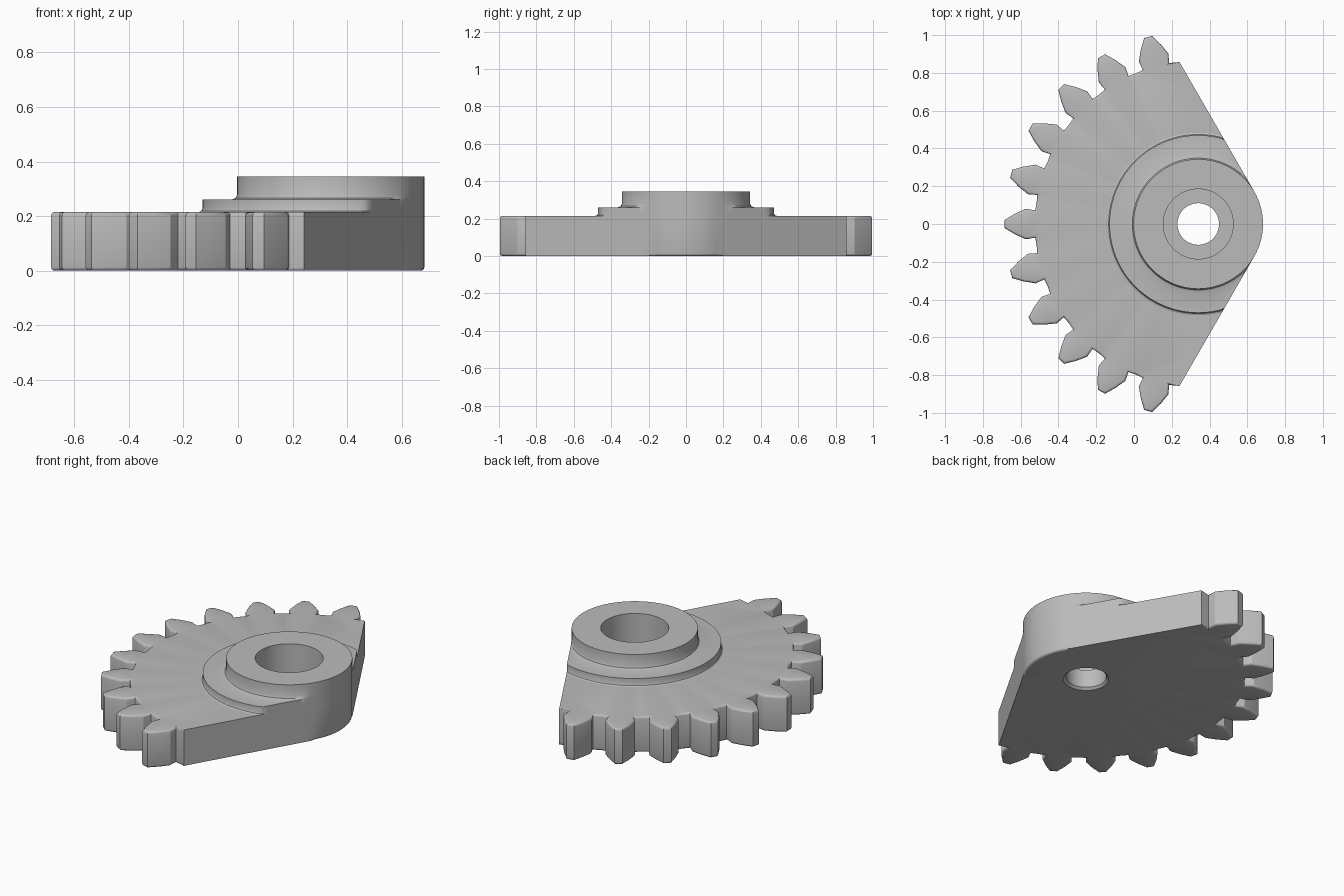
import bpy, bmesh, math
from math import radians, cos, sin
from mathutils import Vector

cube = bpy.data.objects.get("Cube")
if cube:
    bpy.data.objects.remove(cube, do_unlink=True)

HUB_X = 0.34        # hub axis
HUB_R = 0.343       # hub radius, also distance of the two straight sides
ROOT_R = 0.863
PLATE_H = 0.215
ROUND = 0.013       # edge rounding
STEP = 2.5          # degrees per segment

grey = bpy.data.materials.new("light_grey")
grey.use_nodes = True
colour = (0.5, 0.5, 0.5, 1)
grey.diffuse_color = colour
grey.node_tree.nodes["Principled BSDF"].inputs["Base Color"].default_value = colour


def polar(r, deg):
    return Vector((r * cos(radians(deg)), r * sin(radians(deg))))


def side_limit(deg):
    """Distance from hub axis to the arc or straight side in this direction."""
    a = abs((deg + 180) % 360 - 180)
    if a <= 30:
        return HUB_R
    return HUB_R / cos(radians(a - 30)) if a < 100 else 9


def circle(r):
    return [polar(r, i * STEP) for i in range(int(360 / STEP))]


def add_ring(bm, points, z):
    return [bm.verts.new((p.x + HUB_X, p.y, z)) for p in points]


def loft(bm, rings):
    for low, high in zip(rings, rings[1:]):
        for i in range(len(low)):
            j = (i + 1) % len(low)
            bm.faces.new((low[i], low[j], high[j], high[i]))


def cap(bm, outer, inner, up):
    """Flat face between an outline and a round hole."""
    edges = []
    for ring in (outer, inner):
        for i, v in enumerate(ring):
            w = ring[(i + 1) % len(ring)]
            edges.append(bm.edges.get((v, w)) or bm.edges.new((v, w)))
    made = bmesh.ops.triangle_fill(bm, edges=edges, use_beauty=True,
                                   normal=(0, 0, up))
    for f in made["geom"]:
        if isinstance(f, bmesh.types.BMFace):
            f.normal_update()
            if f.normal.z * up < 0:
                f.normal_flip()


def finish(bm, name):
    mesh = bpy.data.meshes.new(name)
    bm.to_mesh(mesh)
    bm.free()
    mesh.materials.append(grey)
    obj = bpy.data.objects.new(name, mesh)
    bpy.context.collection.objects.link(obj)
    bpy.ops.object.select_all(action="DESELECT")
    obj.select_set(True)
    bpy.context.view_layer.objects.active = obj
    bpy.ops.object.shade_smooth_by_angle(angle=radians(32))


# Gear sector outline: (point, kind), counter-clockwise from the lower arc end
outline = [(polar(HUB_R, i * STEP), "arc") for i in range(-12, 13)]
upper_side = [(polar(side_limit(a), a), "side") for a in range(35, 96, 5)]
upper_side.append((polar(ROOT_R, 30 + math.degrees(math.acos(HUB_R / ROOT_R))), "side"))
outline += upper_side

flank = [(ROOT_R, 0.072), (0.912, 0.081), (0.97, 0.055), (1.025, 0.022)]
for k in range(11):
    axis = 105 + 15 * k
    d = polar(1, axis)
    t = Vector((-d.y, d.x))
    tooth = [d * r - t * w for r, w in flank] + [d * r + t * w for r, w in reversed(flank)]
    outline += [(p, "tooth") for p in tooth]
    if k < 10:
        outline.append((polar(ROOT_R, axis + 7.5), "tooth"))
outline += [(Vector((p.x, -p.y)), kind) for p, kind in reversed(upper_side)]


def inset(amount, kinds):
    """Mitred inset of the outline where the kind of edge is rounded."""
    result = []
    for i, (p, kind) in enumerate(outline):
        if kind in kinds:
            a = (p - outline[i - 1][0]).normalized()
            b = (outline[(i + 1) % len(outline)][0] - p).normalized()
            na, nb = Vector((-a.y, a.x)), Vector((-b.y, b.x))
            p = p + (na + nb) * amount / (1 + na.dot(nb))
        result.append(p)
    return result


# Toothed sector plate with rounded rims
bm = bmesh.new()
rings = []
for i in range(4):
    a = radians(30 * i)
    rings.append(add_ring(bm, inset(ROUND * (1 - sin(a)), ("tooth", "arc")),
                          ROUND * (1 - cos(a))))
for i in range(4):
    a = radians(30 * i)
    rings.append(add_ring(bm, inset(ROUND * (1 - cos(a)), ("tooth",)),
                          PLATE_H - ROUND * (1 - sin(a))))
loft(bm, rings)
cap(bm, rings[0], add_ring(bm, circle(0.123), 0), -1)
cap(bm, rings[-1], add_ring(bm, circle(0.3), PLATE_H), 1)
finish(bm, "toothed_sector")

# Stepped hub with counterbored hole, trimmed to the plate's sides
profile = [(0.483, PLATE_H), (0.474, 0.219), (0.47, 0.228), (0.47, 0.26),
           (0.365, 0.26), (0.349, 0.266), (HUB_R, 0.28), (HUB_R, 0.345),
           (0.185, 0.345), (0.185, 0.12), (0.11, 0.12), (0.11, 0.013), (0.123, 0)]
bm = bmesh.new()
angles = [i * STEP for i in range(int(360 / STEP))]
loft(bm, [add_ring(bm, [polar(min(r, side_limit(a)), a) for a in angles], z)
          for r, z in profile])
bmesh.ops.remove_doubles(bm, verts=bm.verts, dist=1e-5)
finish(bm, "stepped_hub")
